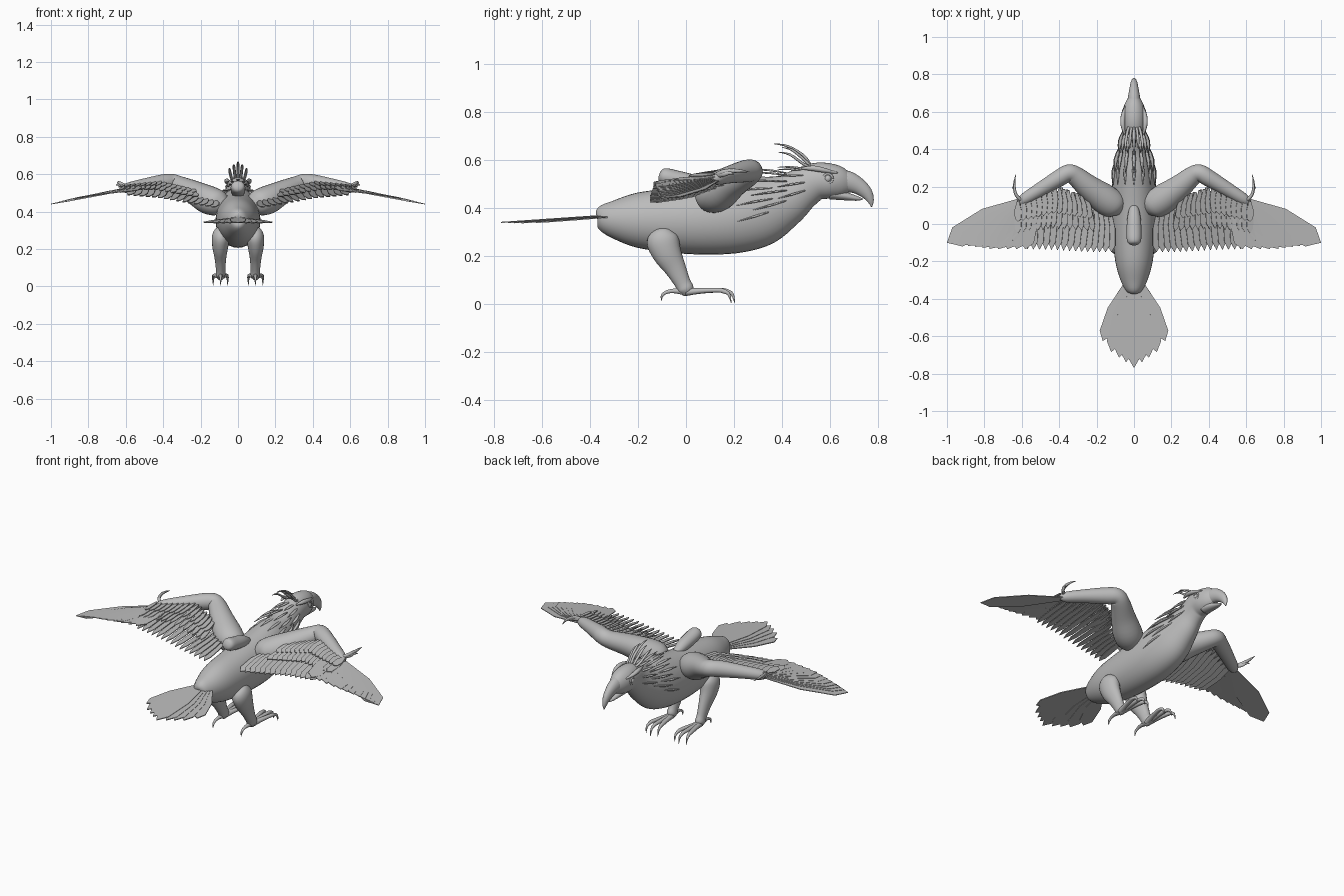
import bpy, bmesh, math
from mathutils import Vector

if "Cube" in bpy.data.objects:
    bpy.data.objects.remove(bpy.data.objects["Cube"], do_unlink=True)

GREY = (0.5, 0.5, 0.5, 1.0)
plumage = bpy.data.materials.new("plain_grey")
plumage.use_nodes = True
plumage.diffuse_color = GREY
plumage.node_tree.nodes["Principled BSDF"].inputs["Base Color"].default_value = GREY

X, Y, Z = Vector((1, 0, 0)), Vector((0, 1, 0)), Vector((0, 0, 1))


def finish(name, bm, smooth=True, mirror=False):
    bmesh.ops.recalc_face_normals(bm, faces=bm.faces)
    mesh = bpy.data.meshes.new(name)
    bm.to_mesh(mesh)
    bm.free()
    mesh.materials.append(plumage)
    obj = bpy.data.objects.new(name, mesh)
    bpy.context.collection.objects.link(obj)
    if mirror:
        obj.modifiers.new("mirror", "MIRROR")
    if smooth:
        for poly in mesh.polygons:
            poly.use_smooth = True
    return obj


def catmull(rows, steps):
    """Smooth a list of rows of numbers."""
    rows = [Vector(r) for r in rows]
    out = []
    for i in range(len(rows) - 1):
        a, b = rows[max(i - 1, 0)], rows[i]
        c, d = rows[i + 1], rows[min(i + 2, len(rows) - 1)]
        for s in range(steps):
            t = s / steps
            out.append(0.5 * (2 * b + (c - a) * t + (2 * a - 5 * b + 4 * c - d) * t * t
                              + (3 * b - a - 3 * c + d) * t ** 3))
    return out + [rows[-1]]


def tube(bm, rows, ref=X, sides=20, steps=4):
    """Loft ellipses along rows of x, y, z, radius along ref, radius across."""
    path = catmull(rows, steps)
    rings = []
    for i, p in enumerate(path):
        tangent = (Vector(path[min(i + 1, len(path) - 1)][:3]) - Vector(path[max(i - 1, 0)][:3])).normalized()
        u = (ref - tangent * ref.dot(tangent)).normalized()
        v = tangent.cross(u)
        ring = []
        for k in range(sides):
            a = math.tau * k / sides
            ring.append(bm.verts.new(Vector(p[:3]) + u * math.cos(a) * max(p[3], .001)
                                     + v * math.sin(a) * max(p[4], .001)))
        rings.append(ring)
    for r0, r1 in zip(rings, rings[1:]):
        for k in range(sides):
            j = (k + 1) % sides
            bm.faces.new((r0[k], r0[j], r1[j], r1[k]))
    bm.faces.new(rings[0])
    bm.faces.new(rings[-1])


def feather(bm, base, tip, half, roll=0.0, thick=0.004):
    """A thin pointed vane with a raised shaft."""
    base, tip = Vector(base), Vector(tip)
    along = tip - base
    side = along.cross(Z).normalized()
    up = side.cross(along).normalized()
    side = side * math.cos(roll) + up * math.sin(roll)
    up = side.cross(along).normalized()
    outline = [(0, -.3), (.45, -1), (.86, -.85), (1, 0), (.86, .85), (.45, 1), (0, .3)]
    layers = [[bm.verts.new(base + along * t + side * half * w + up * h) for t, w in outline]
              for h in (-thick / 2, thick / 2)]
    bm.faces.new(layers[0])
    bm.faces.new(layers[1])
    for k in range(len(outline)):
        j = (k + 1) % len(outline)
        bm.faces.new((layers[0][k], layers[0][j], layers[1][j], layers[1][k]))


def mix(path, t):
    """Point at fraction t along a coarse path."""
    f = t * (len(path) - 1)
    i = min(int(f), len(path) - 2)
    return Vector(path[i]).lerp(Vector(path[i + 1]), f - i)


# Body, neck and head in one smooth loft
bm = bmesh.new()
body = [(-.372, .365, .01, .01), (-.36, .365, .04, .047), (-.3, .355, .072, .08), (-.2, .35, .1, .115),
        (-.05, .348, .115, .135), (.1, .353, .12, .147), (.22, .367, .116, .152), (.32, .393, .102, .145),
        (.41, .432, .08, .112), (.48, .478, .064, .088), (.54, .51, .064, .078), (.6, .512, .062, .073),
        (.65, .506, .046, .06), (.69, .5, .02, .03)]
tube(bm, [(0, y, z, w, h) for y, z, w, h in body], sides=32)
finish("body", bm)

# Hooked beak, upper and lower
bm = bmesh.new()
tube(bm, [(0, .62, .51, .04, .05), (0, .67, .51, .034, .045), (0, .715, .492, .026, .035),
          (0, .75, .463, .019, .026), (0, .768, .43, .011, .014), (0, .772, .405, .002, .002)])
finish("upper_beak", bm)
bm = bmesh.new()
tube(bm, [(0, .6, .46, .035, .024), (0, .66, .45, .026, .018), (0, .71, .44, .015, .01), (0, .735, .437, .003, .003)])
finish("lower_beak", bm)

# Eyes with rims and brow ridges
bm = bmesh.new()
bmesh.ops.create_uvsphere(bm, u_segments=16, v_segments=10, radius=.016)
bmesh.ops.translate(bm, verts=bm.verts, vec=(.052, .59, .522))
finish("eye", bm, mirror=True)
bm = bmesh.new()
loop = [(.058, .59 + .02 * math.cos(a * math.tau / 16), .522 + .02 * math.sin(a * math.tau / 16), .005, .005)
        for a in range(17)]
tube(bm, loop, sides=8, steps=1)
finish("eye_rim", bm, mirror=True)
bm = bmesh.new()
tube(bm, [(.05, .48, .565, .005, .004), (.06, .53, .565, .012, .012), (.058, .58, .556, .012, .01),
          (.045, .63, .545, .004, .004)], sides=10)
finish("brow", bm, mirror=True)

# Head crest: curling quills swept back
bm = bmesh.new()
for side, lift, back in ((0, .667, .365), (.022, .652, .4), (-.022, .652, .4), (.045, .632, .385), (-.045, .632, .385)):
    tube(bm, [(side * .6, .52, .57, .007, .007), (side * .8, .49, lift - .05, .008, .006),
              (side, (back + .48) / 2, lift - .01, .007, .005), (side, back, lift, .001, .001)], sides=8)
finish("head_crest", bm)

# Neck ruff feathers lying back over the shoulders
bm = bmesh.new()
for row, (y0, y1, r0, r1) in enumerate(((.5, .38, .078, .115), (.42, .27, .1, .15), (.36, .21, .118, .16))):
    for k in range(9):
        a = math.radians(-8 + 196 * k / 8)
        c, s = math.cos(a), math.sin(a)
        zc0, zc1 = .485 - .04 * row, .455 - .045 * row
        tube(bm, [(c * r0 * .75, y0, zc0 + s * r0, .003, .003),
                  (c * (r0 + r1) * .4, (y0 + y1) / 2, (zc0 + zc1) / 2 + s * (r0 + r1) * .52, .01, .005),
                  (c * r1 * .72, y1, zc1 + s * r1, .001, .001)], sides=6, steps=3)
finish("neck_ruff", bm)

# Rounded knob on the back
bm = bmesh.new()
tube(bm, [(0, .1, .475, .008, .008), (0, .085, .487, .024, .022), (0, .03, .505, .036, .033),
          (0, -.04, .52, .04, .036), (0, -.085, .531, .038, .035), (0, -.105, .536, .028, .026),
          (0, -.112, .538, .008, .008)])
finish("back_knob", bm)

# Wing arm: shoulder, elbow, wrist
bm = bmesh.new()
tube(bm, [(.07, .07, .435, .03, .03), (.1, .095, .445, .065, .07), (.16, .135, .463, .076, .08),
          (.24, .195, .505, .062, .066), (.315, .258, .54, .05, .052), (.352, .272, .555, .046, .046),
          (.4, .245, .553, .046, .045), (.5, .185, .54, .037, .038), (.59, .13, .525, .028, .03),
          (.62, .112, .52, .01, .01)], ref=Z, sides=24)
finish("wing_arm", bm, mirror=True)
bm = bmesh.new()
for x, y, lift in ((.632, .265, .03), (.652, .2, .012)):
    tube(bm, [(.6, .125, .535, .01, .01), (.63, .155, .535 + lift / 2, .011, .008),
              (.64, (y + .16) / 2, .54 + lift / 2, .008, .006), (x, y, .535 + lift / 2, .001, .001)], ref=Z, sides=8)
finish("wing_claw", bm, mirror=True)

# Wing flight feathers
bm = bmesh.new()
COUNT = 12
for k in range(COUNT):
    t = k / (COUNT - 1)
    base = mix([(.6, .12, .515), (.54, .14, .518)], t)
    tip = mix([(1, -.1, .44), (.9, -.115, .458), (.76, -.135, .475), (.58, -.135, .485)], t)
    feather(bm, base + Z * .002 * k, tip + Z * .002 * k, .068 if k == 0 else .046, roll=.06)
finish("primary_feathers", bm, smooth=False, mirror=True)

bm = bmesh.new()
COUNT = 15
for k in range(COUNT):
    t = k / (COUNT - 1)
    base = mix([(.57, .14, .52), (.4, .2, .53), (.24, .14, .485), (.13, .08, .46)], t)
    tip = mix([(.57, -.135, .49), (.42, -.14, .475), (.27, -.15, .45), (.12, -.15, .425)], t)
    feather(bm, base, tip, .026, roll=.3)
finish("secondary_feathers", bm, smooth=False, mirror=True)

# Two shorter covert rows above the flight feathers
bm = bmesh.new()
for length, lift in ((.7, .014), (.45, .026)):
    for k in range(COUNT):
        t = k / (COUNT - 1)
        base = mix([(.62, .12, .515), (.42, .2, .535), (.26, .15, .495)], t) + Z * lift
        tip = mix([(.62, -.12, .5), (.44, -.12, .49), (.2, -.12, .455)], t) + Z * lift
        feather(bm, base, base.lerp(tip, length), .02, roll=.3)
finish("covert_feathers", bm, smooth=False, mirror=True)

# Tail fan
bm = bmesh.new()
for k in range(-4, 5):
    n = abs(k)
    sign = (k > 0) - (k < 0)
    tip = mix([(0, -.77, .34), (.043, -.74, .341), (.08, -.715, .342), (.122, -.685, .343), (.167, -.625, .346)], n / 4)
    feather(bm, (k * .012, -.33, .37 - .002 * n), (tip.x * sign, tip.y, tip.z - .0015 * n), .042, thick=.005)
finish("tail_feathers", bm, smooth=False)

# Legs
bm = bmesh.new()
tube(bm, [(.085, -.11, .315, .01, .015), (.088, -.106, .3, .035, .045), (.092, -.098, .265, .047, .067),
          (.095, -.078, .21, .042, .06), (.094, -.045, .15, .031, .045), (.093, -.015, .09, .025, .034),
          (.093, 0, .06, .025, .033), (.093, .005, .035, .01, .014)])
finish("leg", bm, mirror=True)

# Toes and hooked claws
bm = bmesh.new()
for spread, reach in ((-.034, .185), (0, .2), (.036, .185)):
    def at(f):
        return .093 + spread * f
    tube(bm, [(at(.1), 0, .05, .016, .016), (at(.5), reach * .35, .056, .014, .012),
              (at(.9), reach * .7, .058, .012, .01), (at(1), reach * .83, .055, .009, .01),
              (at(1.1), reach * .96, .042, .006, .007), (at(1.1), reach + .003, .005, .001, .001)], sides=10)
tube(bm, [(.093, 0, .05, .016, .016), (.093, -.04, .055, .012, .011), (.093, -.075, .052, .008, .008),
          (.093, -.098, .038, .006, .006), (.093, -.103, .014, .001, .001)], sides=10)
finish("foot", bm, mirror=True)
